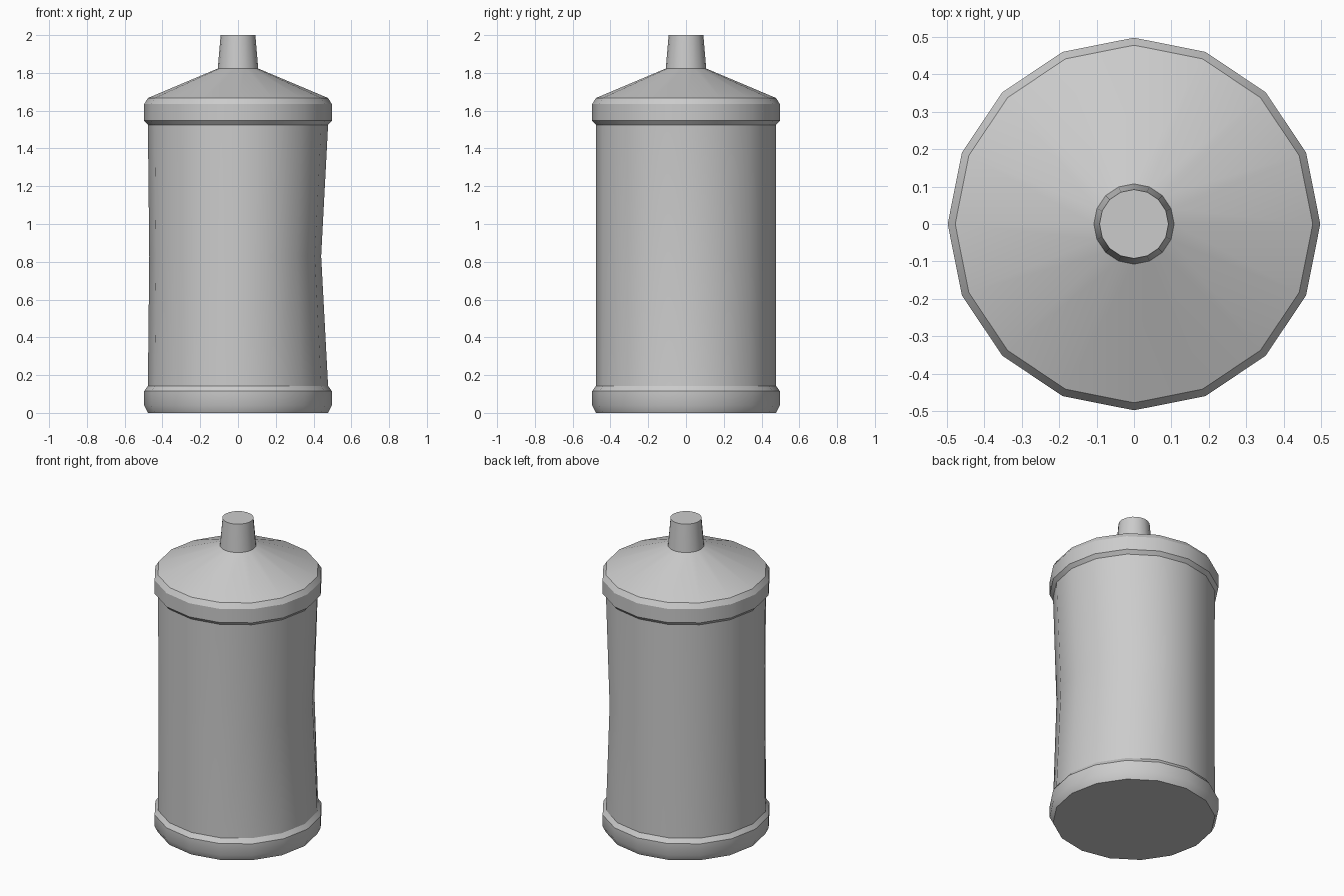
import bpy, bmesh, math

if "Cube" in bpy.data.objects:
    bpy.data.objects.remove(bpy.data.objects["Cube"])

SIDES = 16


def lathe(name, profile, cap_bottom=False, cap_top=False, deform=None):
    """Revolve (radius, height) points around z; optional per-vertex deform."""
    bm = bmesh.new()
    rings = []
    for r, z in profile:
        ring = []
        for i in range(SIDES):
            a = 2 * math.pi * i / SIDES
            x, y = r * math.cos(a), r * math.sin(a)
            if deform:
                x, y = deform(x, y, z)
            ring.append(bm.verts.new((x, y, z)))
        rings.append(ring)
    for low, high in zip(rings, rings[1:]):
        for i in range(SIDES):
            j = (i + 1) % SIDES
            bm.faces.new((low[i], low[j], high[j], high[i]))
    if cap_bottom:
        bm.faces.new(rings[0][::-1])
    if cap_top:
        bm.faces.new(rings[-1])
    mesh = bpy.data.meshes.new(name)
    bm.to_mesh(mesh)
    bm.free()
    obj = bpy.data.objects.new(name, mesh)
    bpy.context.collection.objects.link(obj)
    bpy.ops.object.select_all(action='DESELECT')
    bpy.context.view_layer.objects.active = obj
    obj.select_set(True)
    bpy.ops.object.shade_smooth_by_angle(angle=math.radians(29))
    return obj


def dent(x, y, z):
    # the middle ring is pushed in, mostly on the right side
    if 0.5 < z < 1.2:
        x *= 0.923 if x > 0 else 0.985
    return x, y


R, RIM = 0.477, 0.497

# bottom rim with closed base
lathe("base_rim", [(R, 0), (RIM, 0.04), (RIM, 0.115), (R, 0.143)],
      cap_bottom=True)

# dented can body
lathe("can_body", [(R, 0.143), (R, 0.83), (R, 1.525)], deform=dent)

# upper rim and conical shoulder
lathe("top_rim_and_shoulder",
      [(R, 1.525), (RIM, 1.547), (RIM, 1.635), (R, 1.667), (0.107, 1.823)])

# spray nozzle
lathe("nozzle", [(0.107, 1.823), (0.092, 2.0)], cap_top=True)
